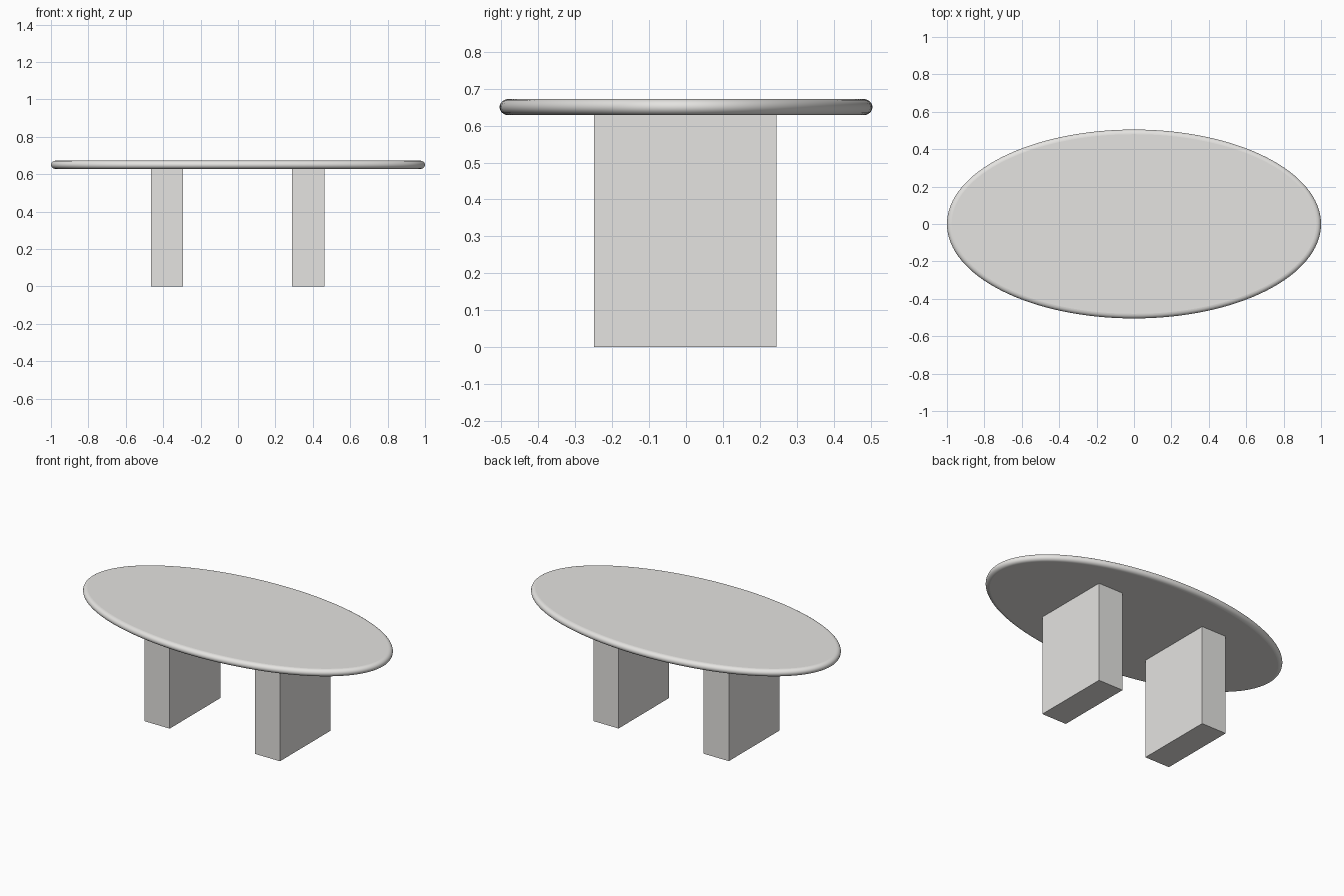
import bpy, bmesh, math

if "Cube" in bpy.data.objects:
    bpy.data.objects.remove(bpy.data.objects["Cube"])

grey = bpy.data.materials.new("warm light grey")
grey.diffuse_color = (0.78, 0.77, 0.75, 1)
grey.use_nodes = True
grey.node_tree.nodes["Principled BSDF"].inputs["Base Color"].default_value = grey.diffuse_color


def add_object(name, bm):
    bmesh.ops.recalc_face_normals(bm, faces=bm.faces)
    mesh = bpy.data.meshes.new(name)
    bm.to_mesh(mesh)
    bm.free()
    mesh.materials.append(grey)
    obj = bpy.data.objects.new(name, mesh)
    bpy.context.collection.objects.link(obj)
    return obj


# Oval top with a bullnose edge: rings of an ellipse inset along a half round
SEGS, STEPS = 128, 12
HALF_X, HALF_Y = 1.0, 0.505
Z_MID, HALF_T, ROUND = 0.65, 0.022, 0.025
bm = bmesh.new()
rings = []
for j in range(STEPS + 1):
    t = math.pi * (j / STEPS - 0.5)
    inset = ROUND * (1 - math.cos(t))
    z = Z_MID + HALF_T * math.sin(t)
    rings.append([bm.verts.new(((HALF_X - inset) * math.cos(a),
                                (HALF_Y - inset) * math.sin(a), z))
                  for a in (2 * math.pi * i / SEGS for i in range(SEGS))])
for low, high in zip(rings, rings[1:]):
    for i in range(SEGS):
        k = (i + 1) % SEGS
        bm.faces.new((low[i], low[k], high[k], high[i])).smooth = True
bm.faces.new(rings[0][::-1])
bm.faces.new(rings[-1])
add_object("oval_tabletop", bm)

# Two slab legs, ending at the underside of the top
LEG = (0.172, 0.495, 0.63)
for name, x in (("left_leg", -0.379), ("right_leg", 0.376)):
    bm = bmesh.new()
    bmesh.ops.create_cube(bm, size=1)
    bmesh.ops.scale(bm, vec=LEG, verts=bm.verts)
    bmesh.ops.translate(bm, vec=(x, -0.002, LEG[2] / 2), verts=bm.verts)
    add_object(name, bm)
